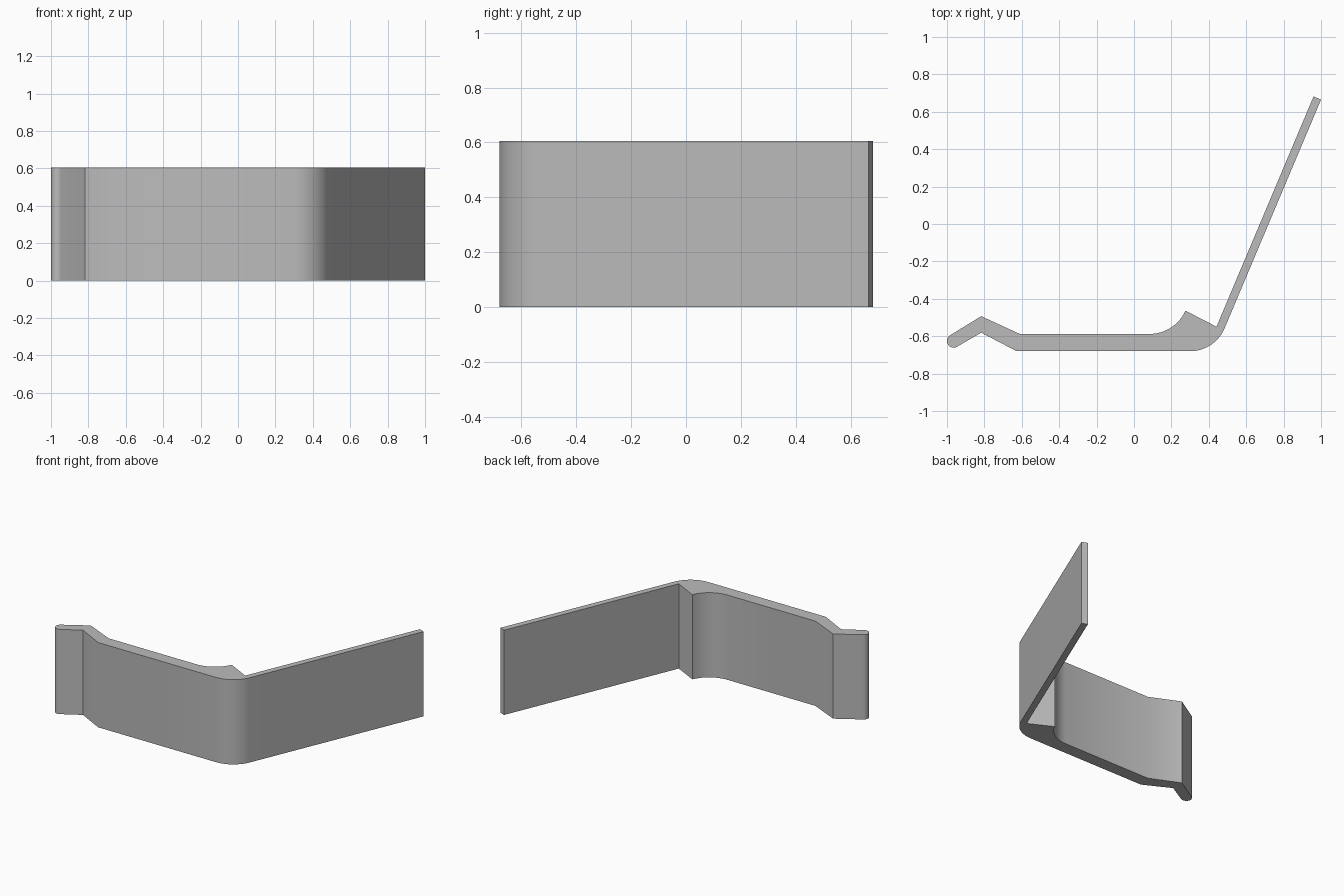
import bpy, bmesh
from math import cos, sin, radians

cube = bpy.data.objects.get("Cube")
if cube:
    bpy.data.objects.remove(cube, do_unlink=True)

HEIGHT = 0.605


def arc(cx, cy, r, start, end, steps):
    """Points on a circle from one angle to another, in degrees."""
    angles = [radians(start + (end - start) * i / steps) for i in range(steps + 1)]
    return [(cx + r * cos(a), cy + r * sin(a)) for a in angles]


# Outline of the bent strip, counter-clockwise from the lip
outline = [(-0.817, -0.581), (-0.628, -0.68)]          # outer kink
outline += arc(0.3, -0.48, 0.2, -90, -22.7, 16)        # outer bend
outline += [(1.0, 0.665), (0.96, 0.682)]               # end of the long arm
outline += [(0.441, -0.549)]                           # inner corner
outline += arc(0.083, -0.378, 0.21, -24, -90, 16)      # hollow behind the stop
outline += [(-0.61, -0.588), (-0.817, -0.493)]         # inner kink
outline += arc(-0.964, -0.625, 0.036, 120, 300, 16)    # rounded lip

# Extrude the outline to the strip's width
bm = bmesh.new()
base = bm.faces.new([bm.verts.new((x, y, 0)) for x, y in outline])
new = bmesh.ops.extrude_face_region(bm, geom=[base], use_keep_orig=True)
bmesh.ops.translate(bm, vec=(0, 0, HEIGHT),
                    verts=[v for v in new["geom"] if isinstance(v, bmesh.types.BMVert)])
bmesh.ops.recalc_face_normals(bm, faces=bm.faces)
mesh = bpy.data.meshes.new("bent_clip")
bm.to_mesh(mesh)
bm.free()
clip = bpy.data.objects.new("bent_clip", mesh)
bpy.context.collection.objects.link(clip)

# Plain grey
grey = bpy.data.materials.new("grey")
grey.use_nodes = True
colour = (0.5, 0.5, 0.5, 1)
grey.diffuse_color = colour
grey.node_tree.nodes["Principled BSDF"].inputs["Base Color"].default_value = colour
mesh.materials.append(grey)

# Smooth bends, crisp corners
bpy.ops.object.select_all(action="DESELECT")
clip.select_set(True)
bpy.context.view_layer.objects.active = clip
bpy.ops.object.shade_smooth_by_angle(angle=radians(30))
